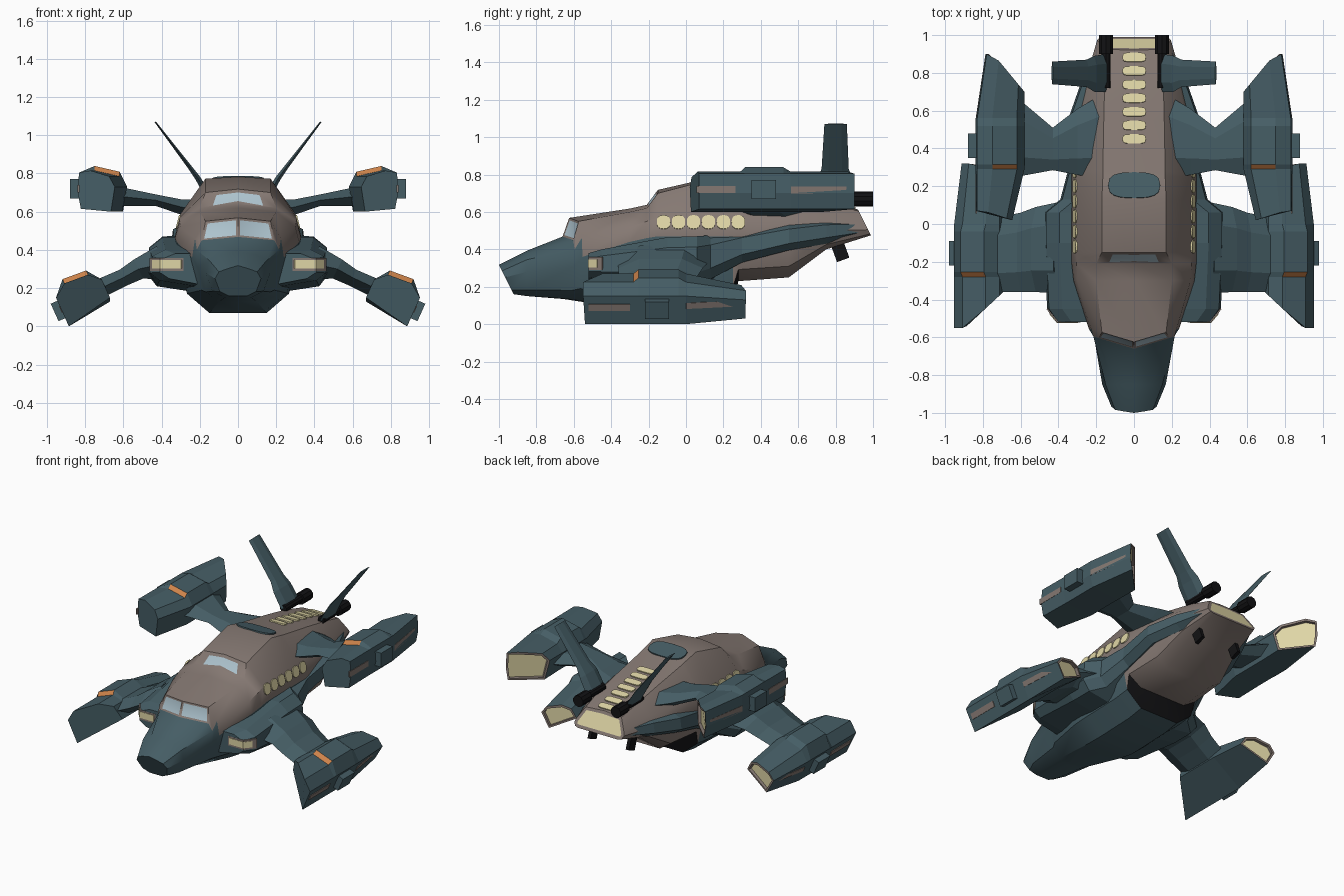
import bpy, bmesh, math
from mathutils import Matrix, Vector
from mathutils.bvhtree import BVHTree

if "Cube" in bpy.data.objects:
    bpy.data.objects.remove(bpy.data.objects["Cube"])

COLOURS = {"teal": (.06, .11, .13), "tan": (.235, .19, .17), "cream": (.74, .67, .38),
           "glass": (.42, .55, .62), "orange": (.62, .23, .07), "black": (.006, .006, .007)}
MATS = {}
for n, c in COLOURS.items():
    MATS[n] = bpy.data.materials.new(n)
    MATS[n].diffuse_color = (*c, 1)
ORDER = list(COLOURS)
TEAL, TAN, CREAM, GLASS, ORANGE, BLACK = range(6)


def finish(bm, name, mirror=False, smooth=None):
    me = bpy.data.meshes.new(name)
    bm.to_mesh(me)
    bm.free()
    for n in ORDER:
        me.materials.append(MATS[n])
    ob = bpy.data.objects.new(name, me)
    bpy.context.collection.objects.link(ob)
    if smooth:
        bpy.ops.object.select_all(action='DESELECT')
        ob.select_set(True)
        bpy.context.view_layer.objects.active = ob
        bpy.ops.object.shade_smooth_by_angle(angle=math.radians(smooth))
    if mirror:
        ob.modifiers.new("mirror", 'MIRROR')
    return ob


def loft(rings, mat=TEAL):
    """Skin closed rings; returns mesh, side faces [ring][point], end caps."""
    bm = bmesh.new()
    vs = [[bm.verts.new(p) for p in r] for r in rings]
    n = len(rings[0])
    grid = [[bm.faces.new((a[j], a[(j + 1) % n], b[(j + 1) % n], b[j])) for j in range(n)]
            for a, b in zip(vs, vs[1:])]
    caps = [bm.faces.new(vs[0]), bm.faces.new(vs[-1])]
    for f in bm.faces:
        f.material_index = mat
    bmesh.ops.recalc_face_normals(bm, faces=bm.faces)
    return bm, grid, caps


def box(name, loc, size, mat, roty=0.0, rotx=0.0, rotz=0.0):
    bm = bmesh.new()
    m = (Matrix.Translation(loc) @ Matrix.Rotation(roty, 4, 'Y') @ Matrix.Rotation(rotz, 4, 'Z')
         @ Matrix.Rotation(rotx, 4, 'X') @ Matrix.Diagonal((*size, 1)))
    bmesh.ops.create_cube(bm, size=1, matrix=m)
    for f in bm.faces:
        f.material_index = mat
    return finish(bm, name, True)


def wing(name, stations, normal):
    """Hexagonal aerofoil through stations (x, z, y0, y1, half thickness)."""
    nx, nz = normal
    rings = []
    for x, z, y0, y1, t in stations:
        c = (y1 - y0) * .25
        rings.append([(x, y0, z), (x + nx * t, y0 + c, z + nz * t), (x + nx * t, y1 - c, z + nz * t),
                      (x, y1, z), (x - nx * t, y1 - c, z - nz * t), (x - nx * t, y0 + c, z - nz * t)])
    finish(loft(rings)[0], name, True)


# Fuselage: y, belly z, belly half width, then waist, shoulder and roof edge (half width, z)
SECTIONS = [
    (-1.0, .16, .05, .12, .25, .10, .285, .06, .30),
    (-.85, .15, .07, .168, .28, .15, .345, .09, .375),
    (-.66, .135, .09, .212, .31, .215, .40, .19, .45),
    (-.625, .13, .1, .24, .36, .225, .46, .17, .55),
    (-.3, .08, .14, .32, .44, .30, .52, .2, .60),
    (-.21, .07, .15, .33, .46, .305, .55, .2, .62),
    (-.15, .07, .15, .33, .47, .305, .57, .17, .70),
    (.13, .08, .15, .33, .47, .30, .59, .17, .773),
    (.25, .10, .15, .33, .47, .30, .59, .165, .745),
    (.28, .23, .18, .33, .47, .30, .585, .165, .738),
    (.55, .25, .18, .31, .48, .28, .57, .16, .69),
    (.75, .40, .16, .26, .50, .235, .57, .155, .65),
    (.92, .475, .16, .195, .505, .185, .53, .14, .604)]
rings = []
for i, (y, zb, wb, wm, zm, ws, zs, wt, zt) in enumerate(SECTIONS):
    kz = .5 if i in (0, len(SECTIONS) - 1) else 0   # raked nose tip and tail
    kx = .3 if i in (2, 3) else 0                   # swept windscreen
    zc = zt + (.018 if i < 7 else .009)
    low = (wb + (wm - wb) * .65, zb + (zm - zb) * .26)
    half = [(0, zb), (wb, zb), low, (wm, zm), (ws, zs), (wt, zt), (0, zc)]
    full = half + [(-x, z) for x, z in half[-2:0:-1]]
    rings.append([(x, y + kz * (zc - z) + kx * abs(x), z) for x, z in full])
bm, grid, caps = loft(rings, TAN)
for f in bm.faces:
    c = f.calc_center_median()
    if c.y < -.64 or (c.z < .44 and c.y < .24):
        f.material_index = TEAL
for f in grid[8]:
    if f.calc_center_median().z < .35:
        f.material_index = BLACK
tree = BVHTree.FromBMesh(bm)
# Windscreen panes, roof window and rear window as inset faces
panes, roof = grid[2][5:7], grid[5][5:7]
bmesh.ops.inset_individual(bm, faces=panes, thickness=.016, depth=-.004)
bmesh.ops.inset_region(bm, faces=roof, thickness=.022)
for v in {v for f in roof for v in f.verts}:
    v.co.x *= .72
bmesh.ops.inset_individual(bm, faces=[caps[1]], thickness=.022)
for f in bm.faces:
    if f in panes + roof:
        f.material_index = GLASS
caps[1].material_index = CREAM
finish(bm, "fuselage", smooth=35)


# Lit windows and roof hatch: thin rounded plates laid on the hull
def hull_plates(name, origins, direction, rx, ry, mirror, mat=CREAM, power=1.0):
    bm = bmesh.new()
    for o in origins:
        hit, nor, _, _ = tree.ray_cast(Vector(o), Vector(direction))
        if not mirror:
            nor = Vector((0, nor.y, nor.z)).normalized()
        m = Matrix.Translation(hit + nor * .002) @ nor.to_track_quat('Z', 'Y').to_matrix().to_4x4()
        new = bmesh.ops.create_cone(bm, cap_ends=True, segments=16, radius1=1, radius2=1, depth=.009)
        for v in new["verts"]:
            x, y = (math.copysign(abs(k) ** power, k) for k in v.co.xy)
            v.co = m @ Vector((x * rx, y * ry, v.co.z))
    for f in bm.faces:
        f.material_index = mat
    finish(bm, name, mirror)


hull_plates("side_windows", [(1, -.12 + .08 * i, .545) for i in range(6)], (-1, 0, 0), .036, .038, True, power=.8)
hull_plates("roof_lights", [(.001, .45 + .072 * i, 2) for i in range(7)], (0, 0, -1), .062, .025, False, power=.5)
hull_plates("roof_hatch", [(.001, .205, 2)], (0, 0, -1), .138, .07, False, TEAL, .7)

# Side sponsons: y, outer x, top, bottom
SPONSON = [(-.52, .41, .38, .25), (-.45, .46, .40, .24), (-.1, .475, .465, .21), (.06, .475, .47, .21),
           (.13, .39, .475, .24), (.3, .345, .50, .33), (.55, .35, .54, .395), (.75, .28, .56, .43),
           (.93, .2, .55, .47)]
rings = []
for y, xo, zt, zb in SPONSON:
    h = zt - zb
    rings.append([(.1, y, zt), (xo - .08, y, zt), (xo - .01, y, zt - h * .22), (xo, y, zb + h * .25),
                  (xo - .05, y, zb), (.1, y, zb + (.04 if y > .2 else -.05))])
finish(loft(rings)[0], "side_sponson", True)
# Wrap-round headlamps with tan frames
for name, mat, off, z0, z1, x0 in (("headlamp_frame", TAN, .001, .290, .358, .285),
                                   ("headlamp", CREAM, .004, .302, .347, .297)):
    path = [(x0, -.52 - off), (.408, -.52 - off), (.445 + off, -.473 - off)]
    if mat == TAN:
        path.append((.462 + off, -.45))
    finish(loft([[(x, y, z0), (x, y, z1), (x - .006, y + .006, z1), (x - .006, y + .006, z0)]
                 for x, y in path], mat)[0], name, True)

# Wings and tail fins
wing("lower_wing", [(.38, .33, -.37, .12, .10), (.52, .30, -.36, .09, .055), (.60, .255, -.36, .06, .045),
                    (.74, .19, -.36, .03, .05)], (.45, .9))
wing("upper_wing", [(.18, .60, .24, .68, .06), (.30, .625, .26, .61, .04), (.43, .66, .285, .51, .03),
                    (.62, .68, .25, .67, .05)], (0, 1))
wing("tail_fin", [(.15, .67, .70, .90, .018), (.21, .775, .70, .89, .014), (.25, .83, .725, .87, .011),
                  (.433, 1.07, .74, .86, .004)], (.8, -.6))


# Engine nacelles with raised mid section, orange step and recessed exhaust
def nacelle(name, prof, front, rear, fscale, rscale, steps, raised, lift):
    xo, xi = max(p[0] for p in prof), min(p[0] for p in prof)
    kx, kz, zp = rscale

    def rake(ys, x):
        return ys[0] + (ys[1] - ys[0]) * min(1, 1.25 * (x - xi) / (xo - xi))
    rings = [[(xo + (x - xo) * fscale, rake(front, x), z) for x, z in prof]]
    for y, up in steps:
        rings.append([(x + (lift[0] * up if i in raised else 0), y, z + (lift[1] * up if i in raised else 0))
                      for i, (x, z) in enumerate(prof)])
    rings.append([(xi + (x - xi) * kx, rake(rear, x), zp + (z - zp) * kz) for x, z in prof])
    bm, grid, caps = loft(rings)
    grid[1][raised[0]].material_index = ORANGE
    caps[1].material_index = TAN
    bmesh.ops.inset_individual(bm, faces=[caps[1]], thickness=.016)
    bmesh.ops.inset_individual(bm, faces=[caps[1]], thickness=.002, depth=-.02)
    caps[1].material_index = CREAM
    finish(bm, name, True)


nacelle("upper_nacelle", [(.607, .60), (.58, .73), (.62, .785), (.75, .815), (.83, .805), (.838, .70), (.817, .615)],
        (.02, .07), (.70, .90), .75, (.8, 1, 0), [(.29, 0), (.315, 1), (.52, 1), (.56, 0)], (2, 3), (0, .024))
nacelle("lower_nacelle", [(.67, .15), (.712, .245), (.785, .27), (.908, .225), (.952, .15), (.885, 0)],
        (-.34, -.55), (.27, .32), 1, (.86, .66, .09), [(-.28, 0), (-.255, 1), (-.04, 1), (0, 0)], (2, 3), (.01, .022))

# Outer side boxes and stripes on the nacelles
box("upper_side_box", (.85, .415, .72), (.06, .13, .10), TEAL)
box("upper_stripe_front", (.835, .16, .72), (.009, .21, .04), TAN)
box("upper_stripe_rear", (.810, .71, .715), (.009, .30, .04), TAN, rotz=.155)
TILT = math.atan2(.067, .15)
box("lower_side_box", (.932, -.155, .085), (.06, .13, .10), TEAL, TILT)
box("lower_stripe_front", (.925, -.41, .09), (.009, .22, .04), TAN, TILT)
box("lower_stripe_rear", (.912, .14, .105), (.009, .28, .034), TAN, TILT, rotz=.12)

# Tail thrusters and skids
bm = bmesh.new()
for r, y, d in ((.026, .85, .26), (.04, .95, .10)):
    bmesh.ops.create_cone(bm, cap_ends=True, segments=10, radius1=r, radius2=r, depth=d,
                          matrix=Matrix.Translation((.148, y, .67)) @ Matrix.Rotation(math.pi / 2, 4, 'X'))
for f in bm.faces:
    f.material_index = BLACK
finish(bm, "tail_thruster", True)
box("tail_skid", (.15, .82, .40), (.025, .07, .12), BLACK, rotx=.35)

for m in bpy.data.materials:
    if m.users and not m.is_grease_pencil:
        m.use_nodes = True
        m.node_tree.nodes["Principled BSDF"].inputs["Base Color"].default_value = m.diffuse_color
